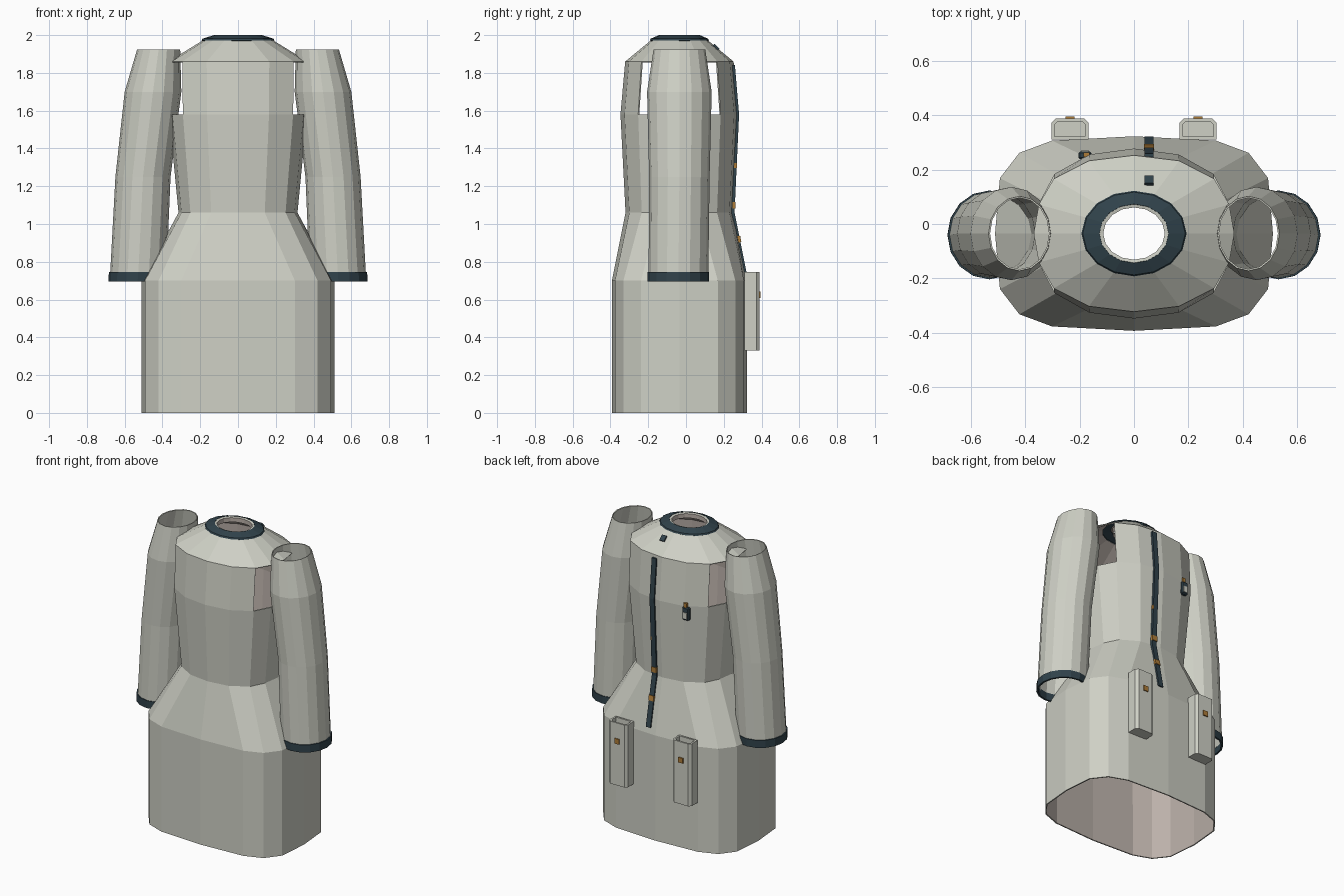
import bpy, bmesh, math
from mathutils import Matrix

if "Cube" in bpy.data.objects:
    bpy.data.objects.remove(bpy.data.objects["Cube"])

CY = -0.035  # centre line of the coat in y


def material(name, rgb):
    m = bpy.data.materials.new(name)
    m.diffuse_color = (*rgb, 1)
    m.use_nodes = True
    m.node_tree.nodes["Principled BSDF"].inputs["Base Color"].default_value = m.diffuse_color
    return m


COAT = material("pale_grey_cloth", (0.62, 0.63, 0.56))
LINING = material("warm_lining", (0.50, 0.44, 0.40))
TRIM = material("dark_teal_trim", (0.030, 0.055, 0.070))
BRASS = material("brass", (0.42, 0.20, 0.04))


def make(name, bm, mats):
    me = bpy.data.meshes.new(name)
    bm.to_mesh(me)
    bm.free()
    ob = bpy.data.objects.new(name, me)
    bpy.context.collection.objects.link(ob)
    for m in mats:
        me.materials.append(m)
    return ob


def loft(name, rings, mats, thick=0.0, skip=None):
    """Open tube through counter-clockwise rings listed from bottom to top."""
    bm = bmesh.new()
    rows = [[bm.verts.new(p) for p in r] for r in rings]
    for k, (a, b) in enumerate(zip(rows, rows[1:])):
        n = len(a)
        for i in range(n):
            j = (i + 1) % n
            if not (skip and skip(k, i)):
                bm.faces.new((a[i], a[j], b[j], b[i]))
    ob = make(name, bm, mats)
    if thick:
        s = ob.modifiers.new("cloth_thickness", 'SOLIDIFY')
        s.thickness = thick
        s.offset = -1
        s.material_offset = len(mats) - 1
    return ob


def box(name, c, size, mat, tilt=0.0, bevel=0.0):
    bm = bmesh.new()
    bmesh.ops.create_cube(bm, size=1, matrix=Matrix.Translation(c)
                          @ Matrix.Rotation(tilt, 4, 'X') @ Matrix.Diagonal((*size, 1)))
    ob = make(name, bm, [mat])
    if bevel:
        m = ob.modifiers.new("bevel", 'BEVEL')
        m.width, m.segments = bevel, 1
    return ob


# Quarter outlines as fractions of half width and half depth
BOXY = [(1, 0), (.965, .57), (.825, .83), (.59, .955), (0, 1)]
OVAL = [(1, 0), (.95, .37), (.80, .70), (.45, .93), (0, 1)]
ROUND = [(math.cos(i * math.pi / 8), math.sin(i * math.pi / 8)) for i in range(5)]


def ring(q, rx, ry, z):
    f = q + [(-x, y) for x, y in q[-2::-1]]
    f += [(x, -y) for x, y in f[-2:0:-1]]
    return [(x * rx, CY + y * ry, z) for x, y in f]


# Skirt, waist and chest, with open armholes in the top row
SIDE = {0, 1, 14, 15, 6, 7, 8, 9}
loft("coat_body", [ring(BOXY, .51, .357, 0), ring(BOXY, .51, .357, .70),
                   ring(OVAL, .315, .285, 1.06), ring(OVAL, .365, .312, 1.58),
                   ring(OVAL, .368, .287, 1.86)],
     [COAT, LINING], .008, lambda k, i: k == 3 and i in SIDE)

# Shoulder yoke and collar
loft("yoke", [ring(OVAL, .368, .287, 1.86), ring(ROUND, .185, .150, 1.973)],
     [COAT, LINING], .006)
loft("collar", [ring(ROUND, .193, .157, 1.972), ring(ROUND, .188, .152, 1.981),
                ring(ROUND, .127, .108, 2.0)], [TRIM], .006)
loft("collar_lip", [ring(ROUND, .113, .096, 1.965), ring(ROUND, .113, .096, 1.994),
                    ring(ROUND, .128, .109, 1.999)][::-1], [LINING])
loft("collar_lip_rim", [ring(ROUND, .128, .109, 1.999), ring(ROUND, .113, .096, 1.996)], [COAT])


# Sleeves and cuffs
def oval(cx, rx, ry, z, cy=CY):
    return [(cx + rx * math.cos(a), cy + ry * math.sin(a), z)
            for a in (math.tau * i / 16 for i in range(16))]


for s, side in ((1, "right"), (-1, "left")):
    loft("sleeve_" + side, [oval(s * .528, .149, .158, .735, -.04),
                            oval(s * .503, .146, .160, 1.25),
                            oval(s * .450, .150, .171, 1.70),
                            oval(s * .420, .114, .137, 1.925)], [COAT], .006)
    loft("cuff_" + side, [oval(s * .531, .154, .163, .695, -.04),
                          oval(s * .530, .154, .163, .745, -.04)], [TRIM], .012)

    # Open-topped back pocket with a chamfered outline
    x, w, y0, y1, c = s * .235, .068, .31, .388, .016

    def outline(d, z):
        return [(x - w + d, y0 + d, z), (x + w - d, y0 + d, z),
                (x + w - d, y1 - c - d / 2, z), (x + w - c - d / 2, y1 - d, z),
                (x - w + c + d / 2, y1 - d, z), (x - w + d, y1 - c - d / 2, z)]

    pocket = loft("pocket_" + side, [outline(0, .33), outline(0, .745),
                                     outline(.012, .745), outline(.012, .69)], [COAT])
    bm = bmesh.new()
    bm.from_mesh(pocket.data)
    for z, flip in ((.33, True), (.69, False)):
        vs = [v for v in bm.verts if abs(v.co.z - z) < 1e-4]
        bm.faces.new(vs[::-1] if flip else vs)
    bm.to_mesh(pocket.data)
    bm.free()
    box("pocket_button_" + side, (x, .389, .625), (.034, .012, .034), BRASS)

# Fastening strip following the back seam
path = [(.74, .311), (1.06, .247), (1.32, .259), (1.58, .271), (1.84, .249)]
loft("fastening_strip", [[(.038, y - .006, z), (.072, y - .006, z),
                          (.072, y + .010, z), (.038, y + .010, z)] for z, y in path], [TRIM])
box("strip_end_bottom", (.055, .312, .742), (.034, .016, .006), TRIM)
box("strip_end_top", (.055, .251, .1838 * 10), (.034, .016, .006), TRIM)
box("strip_tab", (.055, .160, 1.937), (.034, .038, .012), TRIM, -.75)

# Brass clasps
box("clasp_lower", (.055, .281, .92), (.036, .018, .034), BRASS, .18)
box("clasp_upper", (.055, .254, 1.10), (.036, .018, .034), BRASS)
box("clasp_side", (.071, .262, 1.31), (.008, .014, .026), BRASS)

# Small hanging device on the chest
box("device_body", (-.18, .252, 1.535), (.048, .028, .085), TRIM, 0, .006)
box("device_screen", (-.18, .267, 1.525), (.028, .006, .040), COAT)
box("device_clip", (-.175, .254, 1.59), (.022, .018, .028), BRASS)
